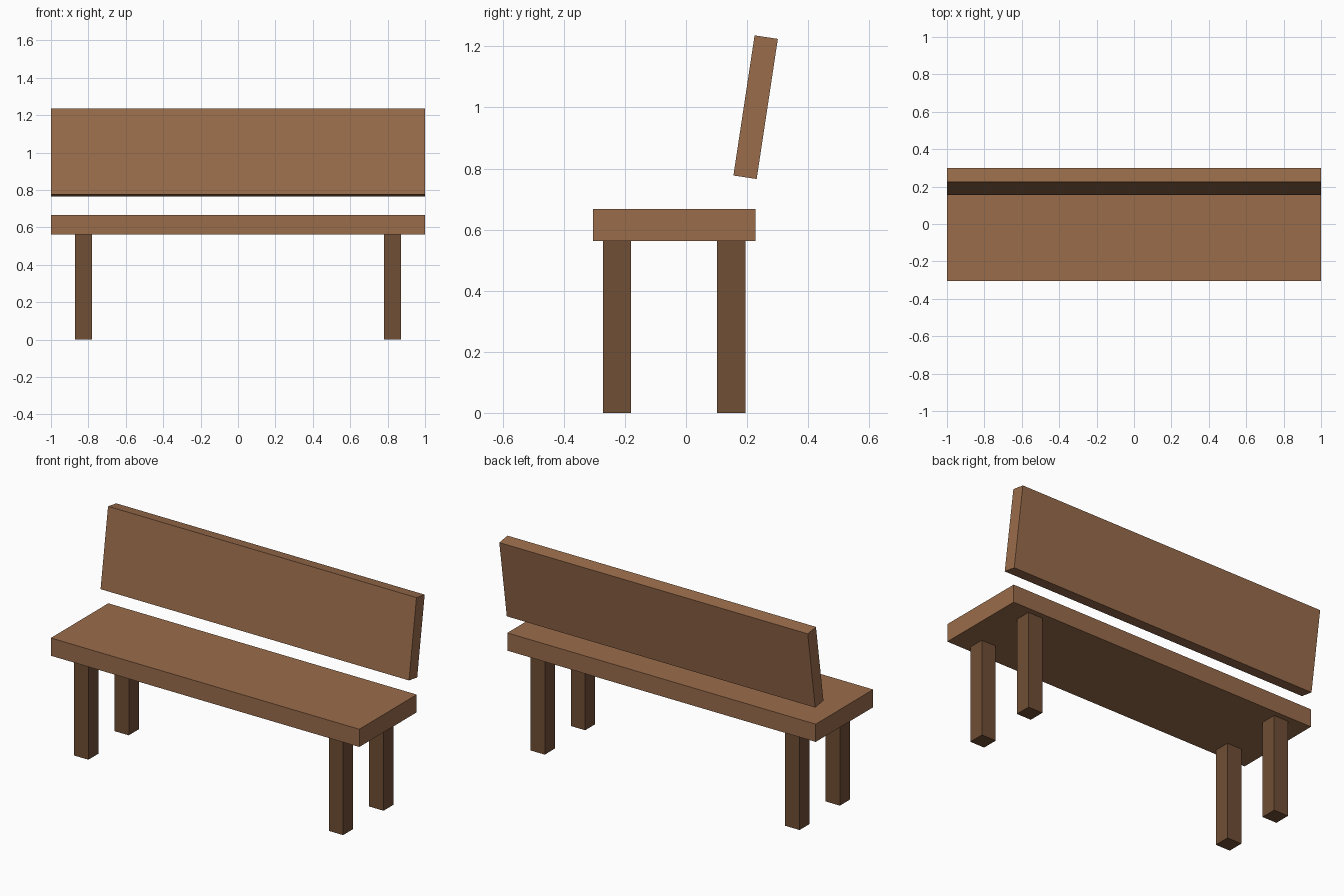
import bpy

cube = bpy.data.objects.get("Cube")
if cube:
    bpy.data.objects.remove(cube, do_unlink=True)


def material(name, rgb):
    mat = bpy.data.materials.new(name)
    mat.use_nodes = True
    colour = (*rgb, 1.0)
    mat.diffuse_color = colour
    bsdf = next(n for n in mat.node_tree.nodes if n.type == "BSDF_PRINCIPLED")
    bsdf.inputs["Base Color"].default_value = colour
    return mat


def board(name, size, centre, mat, tilt=0.0):
    bpy.ops.mesh.primitive_cube_add(size=1, location=centre)
    obj = bpy.context.object
    obj.name = name
    obj.scale = size
    bpy.ops.object.transform_apply(location=False, rotation=False, scale=True)
    obj.rotation_euler.x = tilt
    obj.data.materials.append(mat)
    return obj


wood = material("warm brown wood", (0.32, 0.15, 0.07))
dark_wood = material("dark brown wood", (0.16, 0.077, 0.036))

# Seat plank and backward-leaning backrest
board("seat", (2.0, 0.532, 0.104), (0, -0.039, 0.615), wood)
board("backrest", (2.0, 0.077, 0.464), (0, 0.228, 1.001), wood, tilt=-0.15)

# Four square legs
for side, x in (("left", 0.826), ("right", -0.826)):
    for end, y in (("front", -0.226), ("back", 0.148)):
        board(f"{end}_{side}_leg", (0.093, 0.093, 0.563), (x, y, 0.2815), dark_wood)
